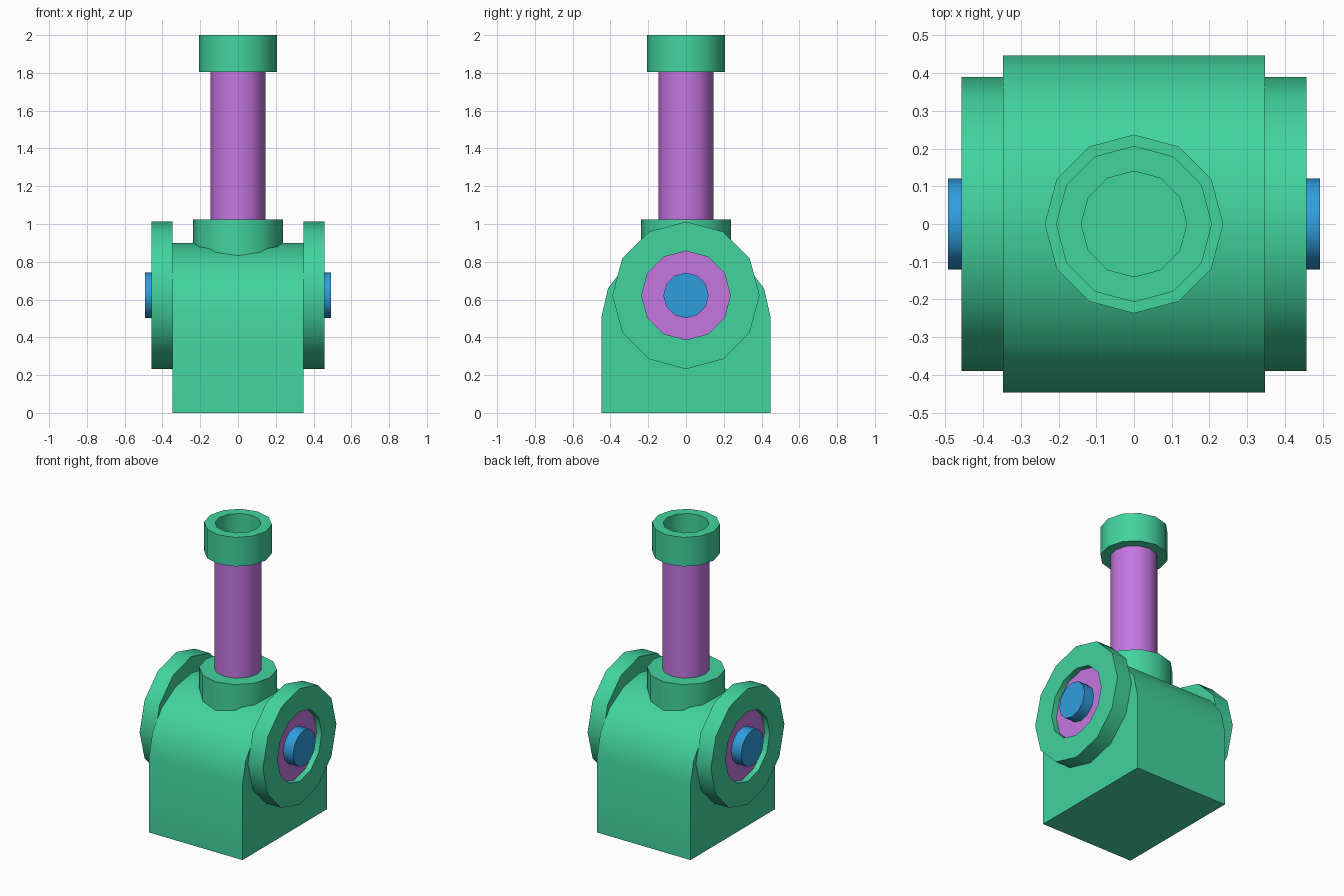
import bpy, bmesh, math
from mathutils import Matrix, Vector

if "Cube" in bpy.data.objects:
    bpy.data.objects.remove(bpy.data.objects["Cube"])


def srgb(r, g, b):
    lin = lambda c: c / 12.92 if c <= 0.04045 else ((c + 0.055) / 1.055) ** 2.4
    return (lin(r / 255), lin(g / 255), lin(b / 255), 1)


def material(name, rgb):
    m = bpy.data.materials.new(name)
    m.diffuse_color = srgb(*rgb)
    m.use_nodes = True
    m.node_tree.nodes["Principled BSDF"].inputs["Base Color"].default_value = m.diffuse_color
    return m


GREEN = material("green", (66, 211, 159))
PURPLE = material("purple", (196, 118, 224))
BLUE = material("blue", (48, 157, 222))
SIDES = 12
AXLE_Z = 0.622


def finish(name, bm, mat):
    bmesh.ops.recalc_face_normals(bm, faces=bm.faces)
    mesh = bpy.data.meshes.new(name)
    bm.to_mesh(mesh)
    bm.free()
    mesh.materials.append(mat)
    ob = bpy.data.objects.new(name, mesh)
    bpy.context.collection.objects.link(ob)
    bpy.ops.object.select_all(action='DESELECT')
    ob.select_set(True)
    bpy.context.view_layer.objects.active = ob
    bpy.ops.object.shade_smooth_by_angle(angle=math.radians(40))


def turned(name, profile, mat, matrix=Matrix(), closed=False):
    """Twelve-sided turned part from (radius, height) points; capped or a closed ring."""
    bm = bmesh.new()
    rings = []
    for r, h in profile:
        rings.append([bm.verts.new(matrix @ Vector((
            r * math.cos(2 * math.pi * i / SIDES),
            r * math.sin(2 * math.pi * i / SIDES), h))) for i in range(SIDES)])
    pairs = list(zip(rings, rings[1:]))
    if closed:
        pairs.append((rings[-1], rings[0]))
    else:
        bm.faces.new(rings[0])
        bm.faces.new(rings[-1])
    for a, b in pairs:
        for i in range(SIDES):
            j = (i + 1) % SIDES
            bm.faces.new((a[i], a[j], b[j], b[i]))
    finish(name, bm, mat)


# Body: block with an elliptical arched top, extruded along x
W, D, SHOULDER, RISE = 0.347, 0.447, 0.51, 0.39
outline = [(-D, 0), (D, 0)]
outline += [(D * math.cos(math.pi * i / 8), SHOULDER + RISE * math.sin(math.pi * i / 8))
            for i in range(9)]
bm = bmesh.new()
face = bm.faces.new([bm.verts.new((-W, y, z)) for y, z in outline])
ext = bmesh.ops.extrude_face_region(bm, geom=[face])
bmesh.ops.translate(bm, vec=(2 * W, 0, 0),
                    verts=[v for v in ext["geom"] if isinstance(v, bmesh.types.BMVert)])
finish("body", bm, GREEN)

# Upright stem: lower collar, rod and hollow top cap
turned("lower_collar", [(0.237, 0.80), (0.237, 1.025)], GREEN)
turned("rod", [(0.145, 1.0), (0.145, 1.81)], PURPLE)
turned("top_cap", [(0.207, 1.805), (0.207, 2.0), (0.14, 2.0), (0.14, 1.82)], GREEN)

# Side flanges with recessed plates and axle pins, on both ends
for side, sign in (("right", 1), ("left", -1)):
    m = Matrix.Translation((0, 0, AXLE_Z)) @ Matrix.Rotation(sign * math.pi / 2, 4, 'Y')
    turned(side + "_flange", [(0.235, 0.346), (0.39, 0.346), (0.39, 0.458), (0.235, 0.458)],
           GREEN, m, closed=True)
    turned(side + "_recessed_plate", [(0.235, 0.347), (0.235, 0.42)], PURPLE, m)
    turned(side + "_axle_pin", [(0.12, 0.40), (0.12, 0.493)], BLUE, m)
